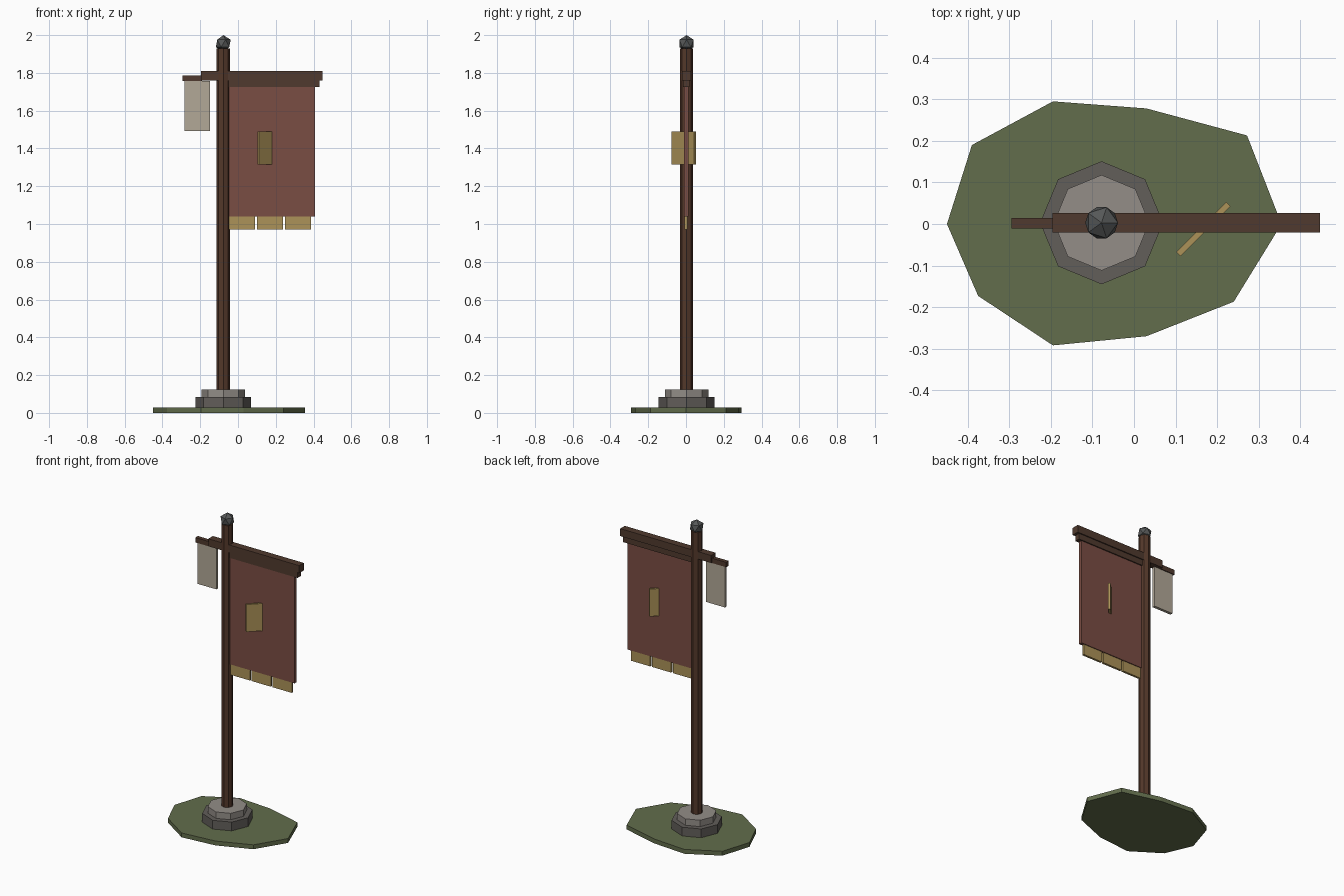
import bpy, bmesh, math
from mathutils import Matrix

cube = bpy.data.objects.get("Cube")
if cube:
    bpy.data.objects.remove(cube, do_unlink=True)


def material(name, rgb):
    """Flat material from 0-255 display values, stored as linear."""
    col = [((c / 255 + 0.055) / 1.055) ** 2.4 for c in rgb] + [1]
    m = bpy.data.materials.new(name)
    m.use_nodes = True
    m.diffuse_color = col
    m.node_tree.nodes["Principled BSDF"].inputs["Base Color"].default_value = col
    return m


grass = material("moss green", (98, 109, 76))
dark_stone = material("dark stone", (98, 94, 90))
pale_stone = material("pale stone", (147, 141, 135))
pole_wood = material("pole wood", (84, 56, 42))
beam_wood = material("beam wood", (80, 58, 46))
iron = material("iron", (86, 88, 88))
red_cloth = material("red cloth", (122, 77, 67))
gold = material("gold", (172, 146, 88))
linen = material("linen", (178, 168, 151))


def finish(name, bm, mat):
    bmesh.ops.recalc_face_normals(bm, faces=bm.faces)
    mesh = bpy.data.meshes.new(name)
    bm.to_mesh(mesh)
    bm.free()
    mesh.materials.append(mat)
    ob = bpy.data.objects.new(name, mesh)
    bpy.context.collection.objects.link(ob)
    return ob


def box(name, x0, x1, half_y, z0, z1, mat, y=0.0, turn=0.0):
    bm = bmesh.new()
    place = (Matrix.Translation(((x0 + x1) / 2, y, (z0 + z1) / 2))
             @ Matrix.Rotation(turn, 4, 'Z')
             @ Matrix.Diagonal((x1 - x0, 2 * half_y, z1 - z0, 1)))
    bmesh.ops.create_cube(bm, size=1, matrix=place)
    return finish(name, bm, mat)


def prism(name, points, z0, z1, mat):
    bm = bmesh.new()
    face = bm.faces.new([bm.verts.new((x, y, z0)) for x, y in points])
    top = bmesh.ops.extrude_face_region(bm, geom=[face])["geom"]
    bmesh.ops.translate(bm, vec=(0, 0, z1 - z0),
                        verts=[v for v in top if isinstance(v, bmesh.types.BMVert)])
    return finish(name, bm, mat)


POLE_X, POLE_Y = -0.078, 0.003


def octagon(radius):
    return [(POLE_X + radius * math.cos(i * math.pi / 4),
             POLE_Y + radius * math.sin(i * math.pi / 4)) for i in range(8)]


# Ground patch
outline = [(-0.45, 0), (-0.375, -0.173), (-0.195, -0.292), (0.03, -0.27), (0.24, -0.187),
           (0.355, 0), (0.272, 0.213), (0.03, 0.278), (-0.195, 0.295), (-0.39, 0.19)]
prism("ground_patch", outline, 0, 0.028, grass)

# Stepped stone footing and pole
prism("lower_footing", octagon(0.148), 0.028, 0.084, dark_stone)
prism("upper_footing", octagon(0.115), 0.084, 0.125, pale_stone)
prism("pole", octagon(0.035), 0.125, 1.93, pole_wood)

# Faceted finial
bm = bmesh.new()
bmesh.ops.create_icosphere(bm, subdivisions=1, radius=0.044,
                           matrix=Matrix.Translation((POLE_X, POLE_Y, 1.956)))
finish("finial", bm, iron)

# Crossbeam, hanging rail and short side arm
box("crossbeam", -0.196, 0.448, 0.023, 1.761, 1.809, beam_wood, y=0.003)
box("banner_rail", -0.07, 0.432, 0.017, 1.724, 1.761, beam_wood, y=0.002)
box("side_arm", -0.295, -0.19, 0.013, 1.756, 1.787, beam_wood, y=0.002)

# Cloths
box("banner", -0.06, 0.408, 0.011, 1.04, 1.724, red_cloth, y=0.001)
box("small_flag", -0.283, -0.148, 0.009, 1.493, 1.757, linen, y=0.001)

# Gold hem tabs
for i in range(3):
    x = -0.048 + 0.1485 * i
    box(f"hem_tab_{i + 1}", x, x + 0.137, 0.007, 0.972, 1.04, gold)

# Emblem plate set diagonally through the banner
box("emblem_plate", 0.082, 0.252, 0.007, 1.316, 1.491, gold, y=-0.0125, turn=math.pi / 4)
